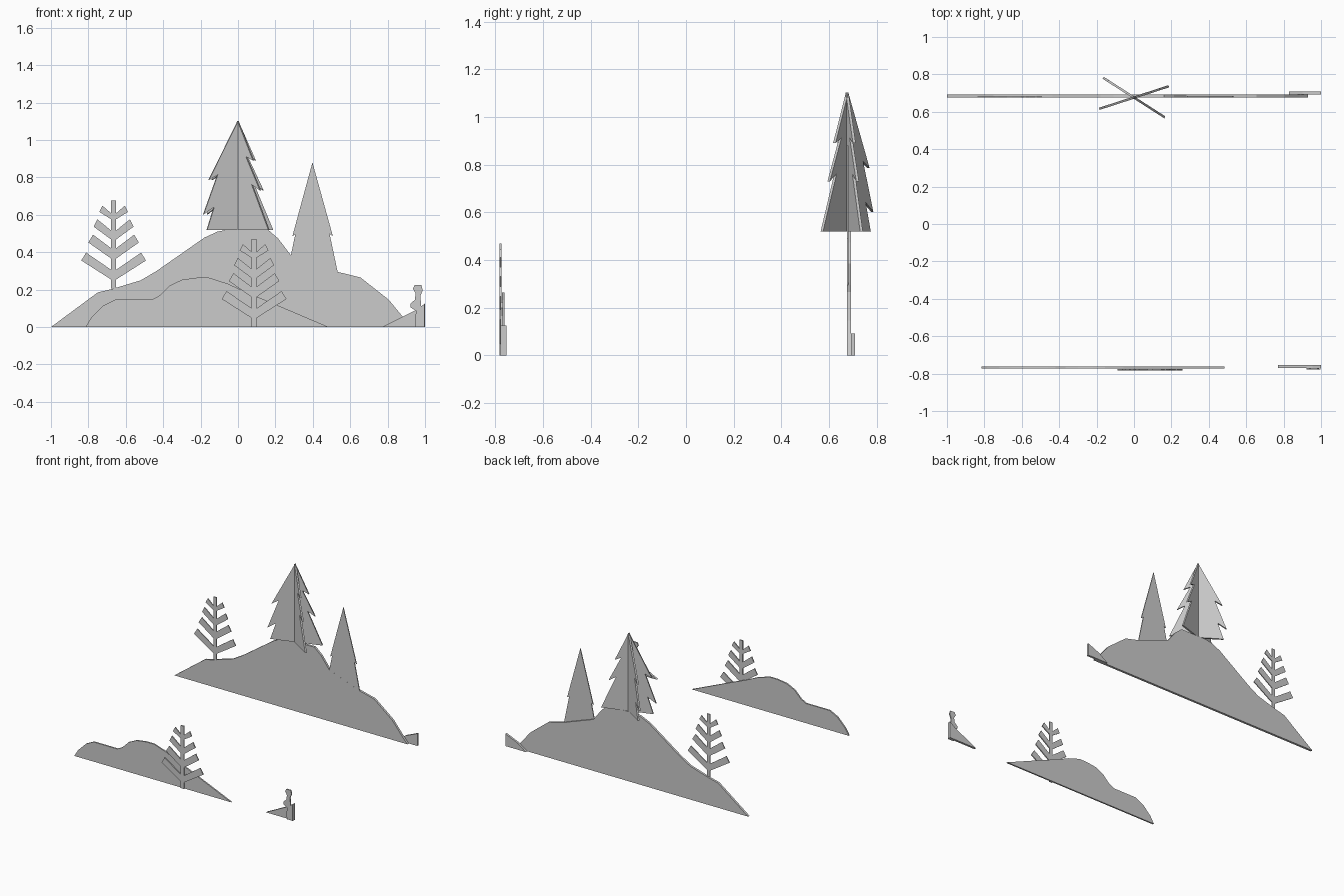
import bpy, bmesh, math


def slab(name, pts, y0, y1, origin=(0, 0, 0), angle=0):
    """Extrude an x/z outline from y0 to y1 as a flat cut-out board."""
    bm = bmesh.new()
    face = bm.faces.new([bm.verts.new((x, y0, z)) for x, z in pts])
    ext = bmesh.ops.extrude_face_region(bm, geom=[face])
    verts = [v for v in ext["geom"] if isinstance(v, bmesh.types.BMVert)]
    bmesh.ops.translate(bm, verts=verts, vec=(0, y1 - y0, 0))
    bmesh.ops.recalc_face_normals(bm, faces=bm.faces)
    me = bpy.data.meshes.new(name)
    bm.to_mesh(me)
    bm.free()
    ob = bpy.data.objects.new(name, me)
    ob.location = origin
    ob.rotation_euler = (0, 0, angle)
    bpy.context.collection.objects.link(ob)
    return ob


def mirrored(half):
    """Close a right-hand outline with its mirror image."""
    return half + [(-x, z) for x, z in reversed(half) if x > 0]


# Back hill
slab("back_hill", [
    (-1, 0), (-.75, .185), (-.675, .203), (-.52, .25), (-.435, .30),
    (-.18, .478), (-.11, .51), (-.055, .521), (.16, .521), (.215, .473),
    (.282, .385), (.533, .295), (.655, .265), (.805, .147), (.885, .05),
    (.93, 0)], .676, .693)

# Small hill at the back right
slab("back_small_hill", [(.83, 0), (.90, .05), (1, .092), (1, 0)], .693, .709)

# Front hill
slab("front_hill", [
    (-.815, 0), (-.785, .05), (-.72, .115), (-.655, .147), (-.46, .147),
    (-.42, .168), (-.365, .222), (-.30, .253), (-.22, .264), (-.155, .264),
    (-.055, .232), (.035, .19), (.215, .115), (.485, 0)], -.773, -.762)

# Small hill at the front right
slab("front_small_hill", [(.77, 0), (.955, .093), (1, .126), (1, 0)], -.769, -.753)

# Small sitting figure on the front right
slab("sitting_figure", [
    (.95, 0), (.945, .05), (.955, .085), (.922, .105), (.922, .125),
    (.945, .145), (.95, .18), (.935, .205), (.945, .224), (.98, .224),
    (.988, .198), (.975, .165), (.98, .11), (.997, .125), (.997, 0)], -.778, -.769)

# Bare trees: trunk with four pairs of rising branches
# each row: lower joint, tip x, lower tip z, upper tip x, upper tip z, upper joint
branches = [(.048, .173, .15, .147, .192, .10), (.16, .135, .246, .11, .288, .215),
            (.262, .107, .331, .087, .37, .31), (.37, .077, .41, .06, .443, .402)]
t = .013
half = [(t, 0)]
for low, x1, z1, x2, z2, up in branches:
    half += [(t, low), (x1, z1), (x2, z2), (t, up)]
half += [(t, .47)]
bare = mirrored(half)
slab("front_bare_tree", bare, -.782, -.774, (.086, 0, 0))
slab("back_bare_tree", bare, .6765, .683, (-.665, 0, .206))

# Plain pine standing on the back hill
slab("plain_pine", [
    (.282, .38), (.306, .495), (.291, .487), (.398, .88), (.507, .487),
    (.49, .497), (.533, .293)], .6765, .683)

# Crossed pine: two jagged boards through one axis
jagged = [
    (0, 1.103), (.099, .89), (.053, .912), (.143, .73), (.09, .762),
    (.196, .52), (-.175, .52), (-.135, .642), (-.195, .602),
    (-.115, .815), (-.166, .785)]
for i, deg in enumerate((-32.7, 18)):
    slab(f"crossed_pine_board_{i + 1}", jagged, -.006, .006,
         (0, .676, 0), math.radians(deg))
